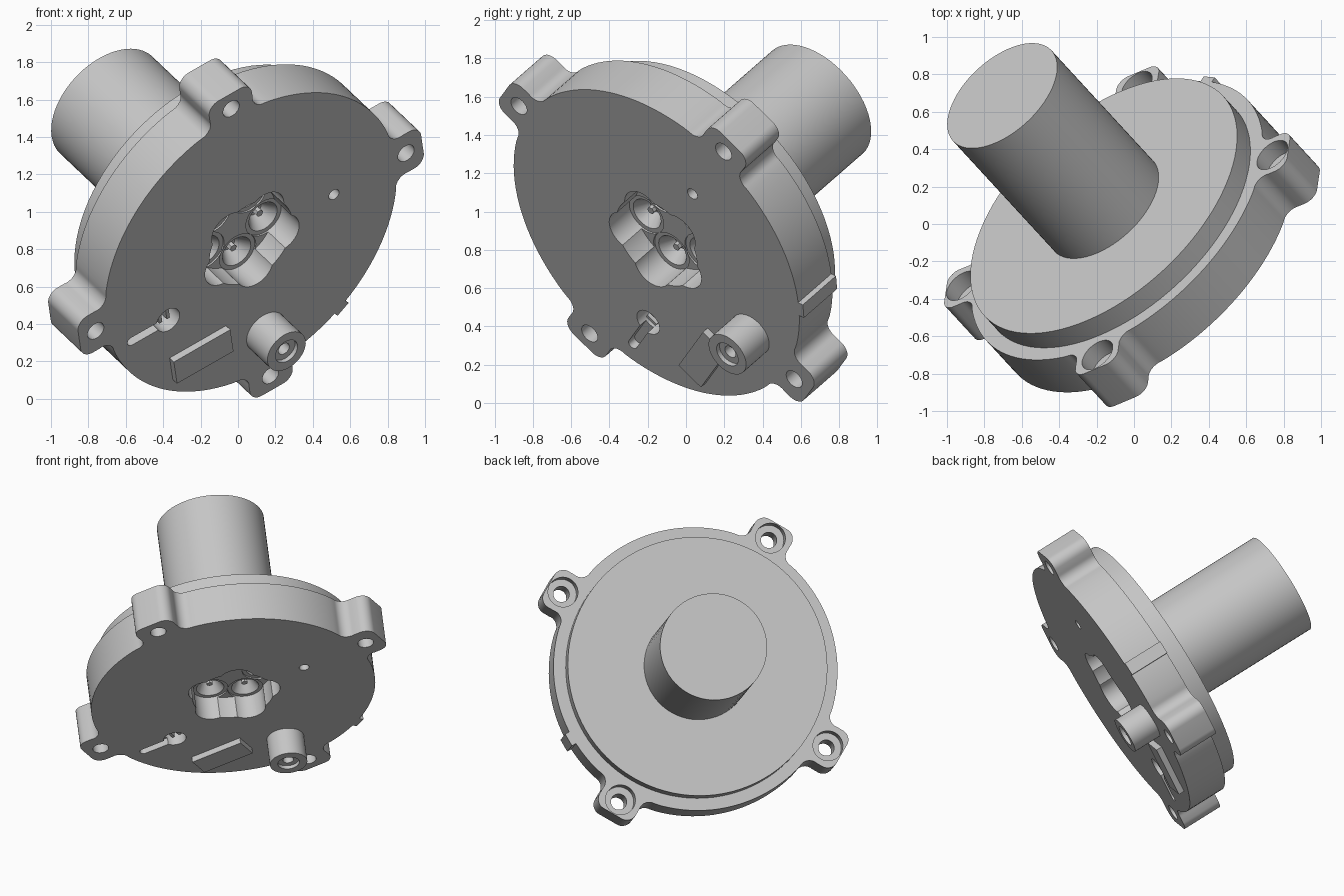
import bpy, bmesh
from math import cos, sin, pi, radians, sqrt
from mathutils import Matrix, Vector

cube = bpy.data.objects.get("Cube")
if cube:
    bpy.data.objects.remove(cube, do_unlink=True)

grey = bpy.data.materials.new("light grey metal")
grey.use_nodes = True
grey.diffuse_color = (0.56, 0.56, 0.56, 1)
grey.node_tree.nodes["Principled BSDF"].inputs["Base Color"].default_value = (0.56, 0.56, 0.56, 1)

# Tilted frame: local z points out of the mounting face
f = Vector((0.570, -0.619, -0.540)).normalized()
u = Vector((0.814, 0.344, 0.467))
u = (u - f * u.dot(f)).normalized()
v = f.cross(u)
FRAME = Matrix.Translation((0.069, -0.154, 0.838)) @ Matrix((u, v, f)).transposed().to_4x4()


def circle(r, x=0, y=0, n=40):
    return [(x + r * cos(2 * pi * i / n), y + r * sin(2 * pi * i / n)) for i in range(n)]


def box(x, y, w, h):
    return [(x + sx * w / 2, y + sy * h / 2) for sx, sy in ((-1, -1), (1, -1), (1, 1), (-1, 1))]


def turn(pts, deg):
    c, s = cos(radians(deg)), sin(radians(deg))
    return [(x * c - y * s, x * s + y * c) for x, y in pts]


def fillet(a, p, b, r, n=7):
    """Round the corner p between a and b."""
    a, p, b = Vector(a), Vector(p), Vector(b)
    s, e = p + (a - p).normalized() * r, p + (b - p).normalized() * r
    o = s + e - p
    out = []
    for i in range(n + 1):
        d = s.lerp(e, i / n) - o
        out.append(tuple(o + d.normalized() * r))
    return out


def prism(name, pts, z0, z1, scale=1.0):
    """Extrude an outline from z0 to z1, optionally scaling the far end."""
    mid = sum((Vector(p) for p in pts), Vector((0, 0))) / len(pts)
    bm = bmesh.new()
    low = [bm.verts.new((x, y, z0)) for x, y in pts]
    high = [bm.verts.new((*(mid + (Vector(p) - mid) * scale), z1)) for p in pts]
    bm.faces.new(low)
    bm.faces.new(high)
    for i in range(len(pts)):
        j = (i + 1) % len(pts)
        bm.faces.new((low[i], low[j], high[j], high[i]))
    bmesh.ops.recalc_face_normals(bm, faces=bm.faces)
    me = bpy.data.meshes.new(name)
    bm.to_mesh(me)
    bm.free()
    me.materials.append(grey)
    ob = bpy.data.objects.new(name, me)
    bpy.context.collection.objects.link(ob)
    ob.matrix_world = FRAME
    return ob


def smooth(ob):
    ob.data.shade_smooth()
    ob.data.set_sharp_from_angle(angle=radians(30))


def cut(ob, cutters):
    """Subtract the cutters, then remove them."""
    for c in cutters:
        c.hide_render = True
        m = ob.modifiers.new("cut", 'BOOLEAN')
        m.operation, m.solver, m.object = 'DIFFERENCE', 'EXACT', c
    bpy.context.view_layer.update()
    me = bpy.data.meshes.new_from_object(ob.evaluated_get(bpy.context.evaluated_depsgraph_get()))
    ob.modifiers.clear()
    ob.data = me
    for c in cutters:
        bpy.data.objects.remove(c, do_unlink=True)


# Flange outline with four filleted bolt tabs
R, HALF, TIP, THICK = 0.95, 0.14, 1.125, 0.28
root = sqrt(R * R - HALF * HALF)
edge = (R * cos(radians(15)), R * sin(radians(15)))
quarter = []
for s in (-1, 1):
    near, corner = (root, s * HALF), (TIP, s * HALF)
    side = fillet((edge[0], s * edge[1]), near, corner, 0.07) + fillet(near, corner, (TIP, 0), 0.07)
    quarter += side if s < 0 else side[::-1]
quarter += [(R * cos(radians(t)), R * sin(radians(t))) for t in range(15, 76, 3)]
outline = [p for k in range(4) for p in turn(quarter, 90 * k)]
flange = prism("flange", outline, -THICK, 0)

cutters = []
# Bolt holes with counterbores on the rear
for k in range(4):
    x, y = turn([(1.018, 0)], 90 * k)[0]
    cutters.append(prism("bolt_hole", circle(0.053, x, y), -0.5, 0.1))
    cutters.append(prism("counterbore", circle(0.1, x, y), -0.5, -0.18))

# Connector recess: round centre, five lobes, tapered sockets
cutters.append(prism("recess", circle(0.27, n=60), -0.16, 0.1))
sockets = [turn([(0.2, 0)], -90 + 72 * k)[0] for k in range(5)]
for x, y in sockets:
    cutters.append(prism("lobe", circle(0.118, x, y), -0.17, 0.1))
    cutters.append(prism("socket", circle(0.095, x, y), -0.165, -0.25, 0.45))

# Sensor hole, keyed pocket and its slot
cutters.append(prism("small_hole", circle(0.033, 0.545, 0, 24), -0.12, 0.1))
cutters.append(prism("pocket", circle(0.075, -0.57, -0.215), -0.12, 0.1))
cutters.append(prism("slot", box(-0.69, -0.218, 0.24, 0.055), -0.05, 0.1))
cutters.append(prism("slot_end", circle(0.0275, -0.81, -0.218, 20), -0.051, 0.1))
cut(flange, cutters)
smooth(flange)

# Contacts in the sockets and the pocket
for i, (x, y) in enumerate(sockets):
    smooth(prism(f"contact_{i + 1}", circle(0.022, x, y, 6), -0.255, -0.2))
for i, s in enumerate((-1, 1)):
    prism(f"pocket_pin_{i + 1}", box(-0.57 + s * 0.025, -0.215, 0.02, 0.07), -0.13, -0.04)

# Rear step and main shaft
smooth(prism("rear_step", circle(0.868, n=96), -0.405, -THICK + 0.005))
smooth(prism("shaft", circle(0.358, n=64), -1.357, -0.4))

# Locating rib on the rim
prism("locating_rib", turn(box(0.95, 0, 0.06, 0.09), -59.5), -THICK, 0)

# Hollow post and raised plate on the mounting face
post = prism("post", circle(0.125, 0.01, -0.69), -0.01, 0.195)
cut(post, [prism("post_bore", circle(0.072, 0.01, -0.69), 0.17, 0.3),
           prism("post_hole", circle(0.036, 0.01, -0.69, 24), 0.06, 0.3)])
smooth(post)
prism("raised_plate", box(-0.41, -0.57, 0.37, 0.165), -0.01, 0.04)
